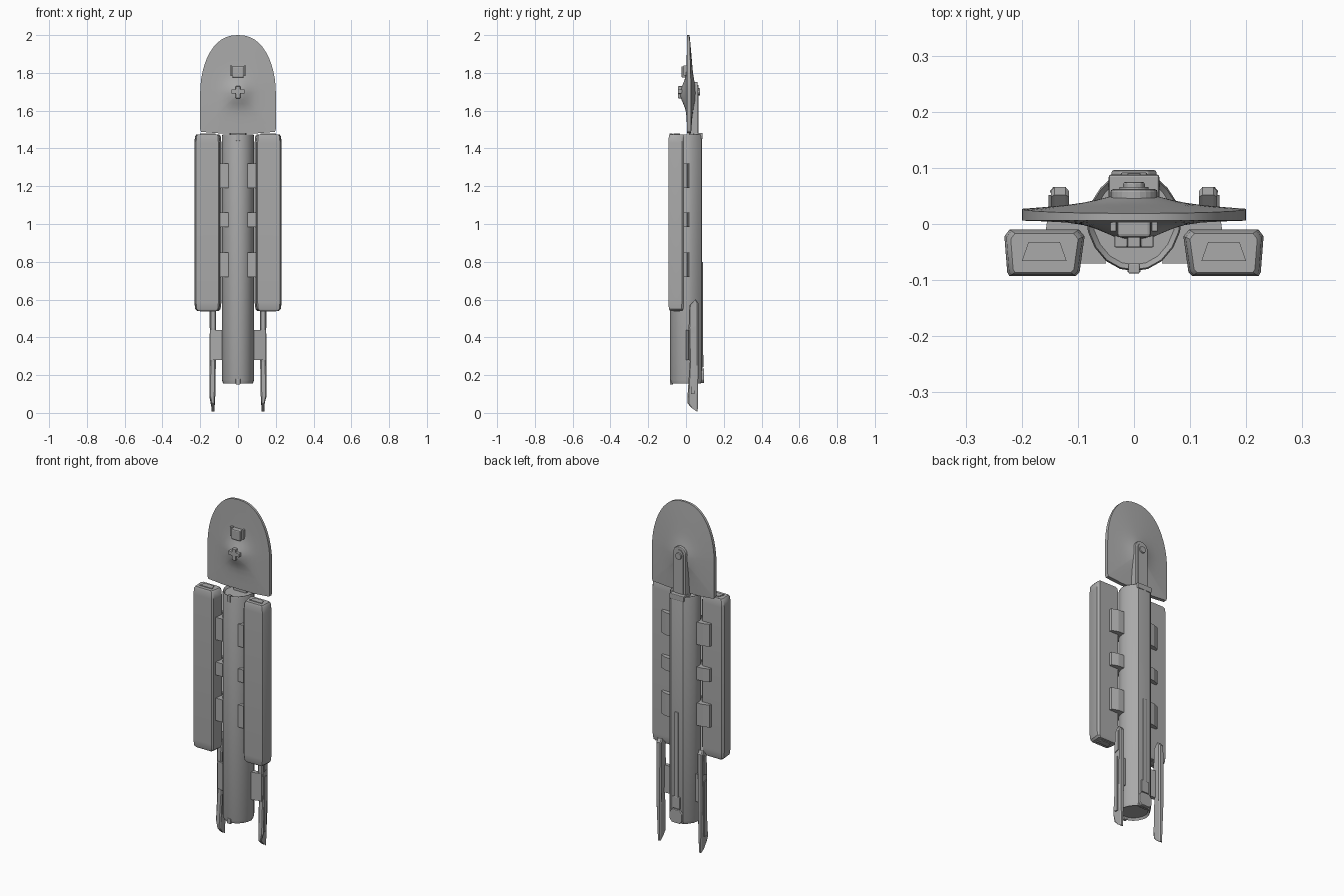
import bpy, bmesh, math
from mathutils import Vector

old = bpy.data.objects.get("Cube")
if old:
    bpy.data.objects.remove(old, do_unlink=True)

grey = bpy.data.materials.new("hull grey")
grey.use_nodes = True
COLOUR = (0.4, 0.4, 0.4, 1)
grey.diffuse_color = COLOUR
grey.node_tree.nodes["Principled BSDF"].inputs["Base Color"].default_value = COLOUR


def finish(name, bm, bevel=0, smooth=False):
    bmesh.ops.recalc_face_normals(bm, faces=bm.faces)
    me = bpy.data.meshes.new(name)
    bm.to_mesh(me)
    bm.free()
    me.materials.append(grey)
    ob = bpy.data.objects.new(name, me)
    bpy.context.collection.objects.link(ob)
    if bevel:
        mod = ob.modifiers.new("bevel", "BEVEL")
        mod.width, mod.segments, mod.limit_method = bevel, 2, "ANGLE"
    if smooth:
        bpy.ops.object.select_all(action="DESELECT")
        ob.select_set(True)
        bpy.context.view_layer.objects.active = ob
        bpy.ops.object.shade_smooth_by_angle(angle=math.radians(35))
    return ob


def loft(name, rings, bevel=0, smooth=False, inset=0, depth=0):
    """Skin a list of equal rings of points and cap both ends."""
    bm = bmesh.new()
    loops = [[bm.verts.new(p) for p in ring] for ring in rings]
    for a, b in zip(loops, loops[1:]):
        for i in range(len(a)):
            j = (i + 1) % len(a)
            bm.faces.new((a[i], a[j], b[j], b[i]))
    caps = [bm.faces.new(loops[0][::-1]), bm.faces.new(loops[-1])]
    if inset:
        bmesh.ops.recalc_face_normals(bm, faces=bm.faces)
        bmesh.ops.inset_individual(bm, faces=caps, thickness=inset, depth=depth)
    return finish(name, bm, bevel, smooth)


def box(name, x, y, z, bevel=0.0):
    return loft(name, [[(x[0], y[0], h), (x[1], y[0], h), (x[1], y[1], h), (x[0], y[1], h)]
                       for h in z], bevel)


def slab(name, pts, y0, y1, bevel=0):
    """Extrude an x-z outline through y."""
    return loft(name, [[(x, y, z) for x, z in pts] for y in (y0, y1)], bevel)


def mirror(ob):
    twin = ob.copy()
    twin.data = ob.data.copy()
    for v in twin.data.vertices:
        v.co.x = -v.co.x
    twin.data.flip_normals()
    bpy.context.collection.objects.link(twin)
    ob.name, twin.name = "left_" + ob.name, "right_" + ob.name


# Shield-shaped bow: pointed arch outline with a dome on each side
HUB = Vector((0, 1.69))
half = [(0.0, 1.48), (0.1, 1.48), (0.195, 1.488), (0.2, 1.5), (0.2, 1.6), (0.2, 1.7)]
half += [(0.2 * math.cos(a) ** 0.85, 1.7 + 0.3 * math.sin(a) ** 1.05)
         for a in (math.radians(90 * i / 12) for i in range(1, 12))]
outline = half + [(0, 2.0)] + [(-x, z) for x, z in half[:0:-1]]
scales = [0.06, 0.15, 0.25, 0.35, 0.45, 0.6, 0.8, 1.0]


def shell(t, side):
    ring = []
    for p in outline:
        q = HUB + (Vector(p) - HUB) * t
        r = (q - HUB).length
        if side > 0:
            y = 0.027 + 0.015 * (1 - t) + 0.015 * math.exp(-(r / 0.07) ** 2)
            y -= 0.008 * t * max(0, (q.y - 1.7) / 0.3)
        else:
            y = 0.006 - 0.006 * (1 - t) - 0.032 * math.exp(-(r / 0.065) ** 2)
        ring.append((q.x, y, q.y))
    return ring


loft("bow_shield", [shell(t, -1) for t in scales] + [shell(t, 1) for t in scales[::-1]],
     smooth=True)

# Fittings on the front dome of the shield
slab("front_cross", [(-0.012, 1.665), (0.012, 1.665), (0.012, 1.69), (0.035, 1.69),
                     (0.035, 1.712), (0.012, 1.712), (0.012, 1.73), (-0.012, 1.73),
                     (-0.012, 1.712), (-0.035, 1.712), (-0.035, 1.69), (-0.012, 1.69)],
     -0.042, 0.0, 0.003)
box("front_turret", (-0.03, 0.03), (-0.024, 0.02), (1.775, 1.835), 0.006)
for s in (-1, 1):
    box("turret_cheek", (s * 0.037 - 0.006, s * 0.037 + 0.006), (-0.014, 0.015),
        (1.785, 1.84), 0.003)

# Neck running up the rear of the shield, with a round end and a knob
arch = [(0.042 * math.cos(a), 1.71 + 0.042 * math.sin(a))
        for a in (math.pi * i / 12 for i in range(13))]
slab("neck", [(-0.042, 1.44), (0.042, 1.44)] + arch, 0.015, 0.062, 0.005)
slab("neck_panel", [(-0.026, 1.46), (0.026, 1.46)] +
     [(x * 0.62, 1.71 + (z - 1.71) * 0.62) for x, z in arch], 0.06, 0.066)
slab("neck_knob", [(0.02 * math.cos(i * math.pi / 4), 1.7 + 0.02 * math.sin(i * math.pi / 4))
                   for i in range(8)], 0.06, 0.075, 0.004)

# Long main hull: rounded front, flatter back, recessed end
sec = [(0.0, -0.084), (0.025, -0.08), (0.05, -0.066), (0.07, -0.042), (0.082, -0.014),
       (0.085, 0.01), (0.078, 0.036), (0.06, 0.064), (0.04, 0.083), (0.0, 0.086)]
sec = sec + [(-x, y) for x, y in sec[-2:0:-1]]
loft("main_hull", [[(x * k, y * k, z) for x, y in sec] for z, k in
                   ((0.155, 0.93), (0.175, 1), (1.465, 1), (1.475, 0.97))],
     smooth=True, inset=0.009, depth=-0.012)
box("hull_top_clip", (-0.01, 0.01), (-0.088, -0.07), (1.44, 1.478), 0.002)
box("hull_bottom_clip", (-0.012, 0.012), (-0.086, -0.068), (0.15, 0.18), 0.002)
box("neck_collar", (-0.045, 0.045), (0.04, 0.088), (1.45, 1.482), 0.004)

# Rear keel strip and the stern fitting at its foot
box("keel_strip", (-0.012, 0.012), (0.075, 0.091), (0.3, 0.8), 0.003)
box("keel_block", (-0.024, 0.024), (0.075, 0.092), (0.24, 0.31), 0.004)
slab("stern_fitting", [(-0.04, 0.175), (-0.025, 0.158), (0.025, 0.158), (0.04, 0.175),
                       (0.04, 0.215), (0.025, 0.235), (-0.025, 0.235), (-0.04, 0.215)],
     0.06, 0.096, 0.004)

# Side pods, each a bevelled box narrower at the front
pod = [(0.104, -0.093), (0.222, -0.093), (0.226, -0.086), (0.231, -0.022), (0.222, -0.01),
       (0.098, -0.01), (0.088, -0.022), (0.097, -0.086)]
cx, cy = 0.16, -0.052


def pod_ring(k, z):
    return [(cx + (x - cx) * k, cy + (y - cy) * k, z) for x, y in pod]


mirror(loft("side_pod", [pod_ring(0.8, 0.54), pod_ring(0.94, 0.55), pod_ring(1, 0.585),
                         pod_ring(1, 1.43), pod_ring(0.95, 1.465), pod_ring(0.84, 1.475)],
            smooth=True))
trap = [(0.12, -0.066), (0.2, -0.066), (0.188, -0.032), (0.132, -0.032)]
for z0, z1 in ((1.474, 1.479), (0.536, 0.541)):
    mirror(loft("pod_end_plate", [[(x, y, z) for x, y in trap] for z in (z0, z1)]))

# Three brackets joining each pod to the hull
bracket = [(0.05, -0.07), (0.105, -0.07), (0.16, -0.03), (0.155, 0.004), (0.12, 0.017),
           (0.07, 0.02)]
for z0, z1 in ((1.19, 1.32), (0.985, 1.06), (0.72, 0.85)):
    mirror(loft("pod_bracket", [[(x, y, z) for x, y in bracket] for z in (z0, z1)]))

# Slim stern fins: blade profile in y-z, a little thicker toward the top
blade = [(0.062, 0.008), (0.032, 0.025), (0.008, 0.05), (0.008, 0.09), (0.02, 0.27),
         (0.014, 0.45), (0.018, 0.57), (0.052, 0.6), (0.066, 0.58), (0.066, 0.25)]


def fin_x(z):
    return 0.132 + (0.012 if z > 0.06 else 0) * (1 - min(1, abs(z - 0.12) / 0.2)) * 0.4


fin = [[(fin_x(z) + s * w * (0.5 if z < 0.06 else 1), 0.037 + (y - 0.037) * k, z)
        for y, z in blade] for s, w, k in ((-1, 0.016, 0.75), (-1, 0.01, 1),
                                          (1, 0.01, 1), (1, 0.016, 0.75))]
mirror(loft("stern_fin", fin))
panel = [(0.025, 0.45), (0.052, 0.46), (0.052, 0.575), (0.027, 0.56)]
mirror(loft("fin_panel", [[(x, y, z) for y, z in panel] for x in (0.14, 0.152)]))
mirror(box("fin_rail", (0.146, 0.152), (0.026, 0.046), (0.1, 0.42)))

# Pylons carrying the fins
pylon = [(0.07, -0.002), (0.143, 0.014), (0.143, 0.034), (0.07, 0.026)]
mirror(loft("fin_pylon", [[(x, y, z) for x, y in pylon] for z in (0.28, 0.44)]))
